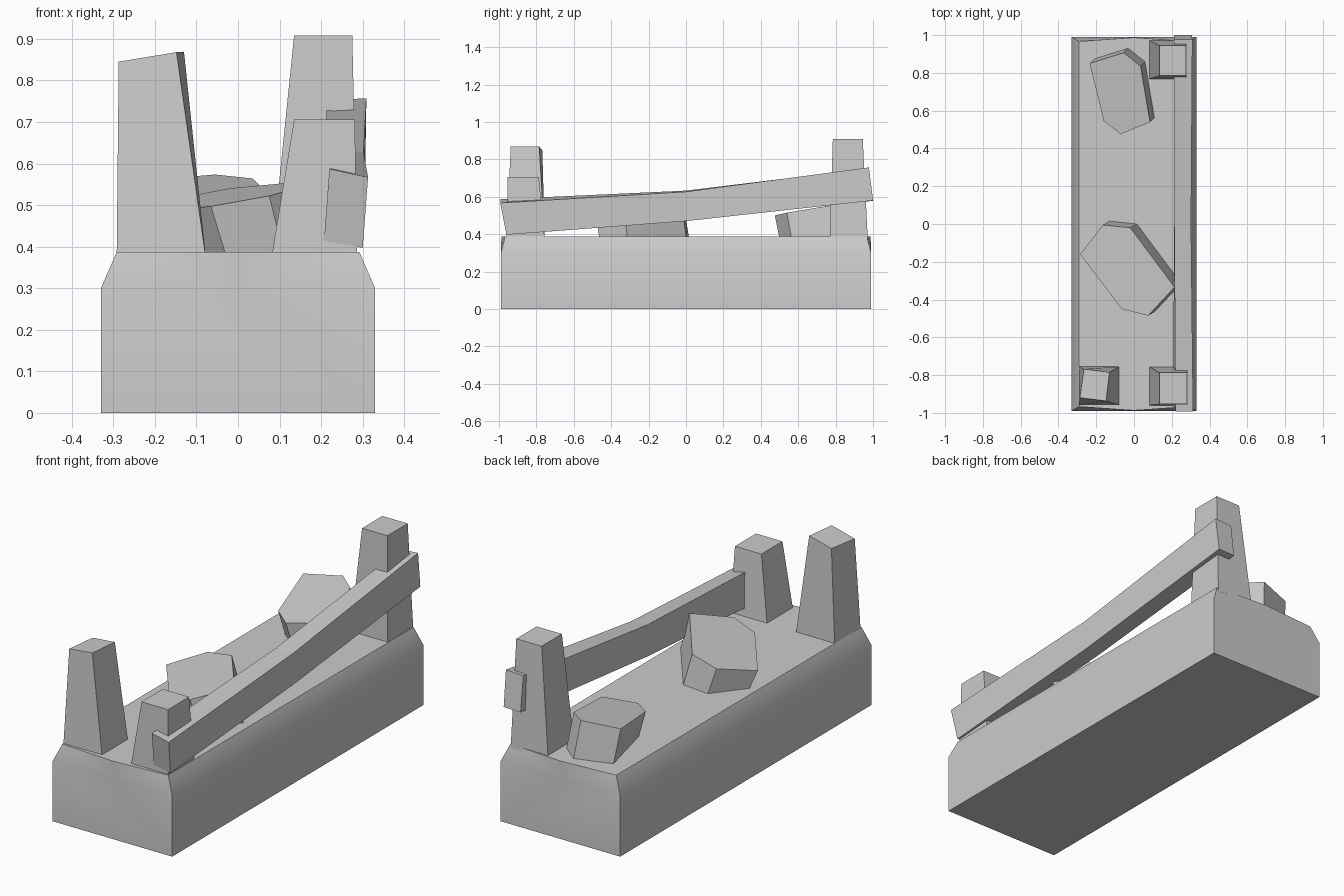
import bpy, math

if "Cube" in bpy.data.objects:
    bpy.data.objects.remove(bpy.data.objects["Cube"])


def make(name, verts, faces):
    me = bpy.data.meshes.new(name)
    me.from_pydata(verts, [], faces)
    me.update()
    ob = bpy.data.objects.new(name, me)
    bpy.context.collection.objects.link(ob)
    # consistent outward normals
    import bmesh
    bm = bmesh.new()
    bm.from_mesh(me)
    bmesh.ops.recalc_face_normals(bm, faces=bm.faces)
    bm.to_mesh(me)
    bm.free()
    return ob


def loft(name, rings):
    """Join rings of equal point count and cap both ends."""
    n = len(rings[0])
    verts = [p for r in rings for p in r]
    faces = [tuple(range(n)), tuple(range((len(rings) - 1) * n, len(rings) * n))]
    for k in range(len(rings) - 1):
        for i in range(n):
            j = (i + 1) % n
            faces.append((k * n + i, k * n + j, (k + 1) * n + j, (k + 1) * n + i))
    return make(name, verts, faces)


def rect(x0, x1, y0, y1, z):
    return [(x0, y0, z), (x1, y0, z), (x1, y1, z), (x0, y1, z)]


# Base block: sloped long edges, top bowed out to a point at each end
W, L, H = 0.33, 0.99, 0.387
ends = []
for s in (-1, 1):
    ends += [(-W, s * L, 0), (W, s * L, 0), (W, s * L, 0.30), (0, s * L, 0.30),
             (-W, s * L, 0.30), (-0.292, s * 0.967, H), (0, s * 0.987, H), (0.292, s * 0.967, H)]
faces = [(0, 1, 9, 8), (1, 2, 10, 9), (2, 7, 15, 10), (5, 6, 7, 15, 14, 13),
         (5, 4, 12, 13), (4, 0, 8, 12)]
for o in (0, 8):
    faces += [tuple(o + i for i in f) for f in
              ((0, 1, 2, 3, 4), (2, 3, 7), (3, 6, 7), (3, 5, 6), (3, 4, 5))]
base = make("base_block", ends, faces)
bpy.context.view_layer.objects.active = base
base.select_set(True)
bpy.ops.object.shade_smooth_by_angle(angle=math.radians(30))

# Tapered posts
G = 0.37
loft("front_right_post", [rect(0.08, 0.287, -0.96, -0.755, G),
                          rect(0.135, 0.281, -0.953, -0.787, 0.706)])
loft("back_right_post", [rect(0.08, 0.287, 0.768, 0.972, G),
                         rect(0.135, 0.275, 0.785, 0.945, 0.908)])
loft("front_left_post", [rect(-0.292, -0.077, -0.96, -0.755, G),
                         [(-0.287, -0.92, 0.845), (-0.148, -0.937, 0.868),
                          (-0.13, -0.785, 0.869), (-0.265, -0.768, 0.848)]])

# Leaning rail with a slight bend in the middle
loft("side_rail", [
    [(0.207, -0.96, 0.415), (0.300, -0.96, 0.397), (0.313, -0.993, 0.567), (0.220, -0.993, 0.587)],
    [(0.213, 0.0, 0.475), (0.302, 0.0, 0.470), (0.302, 0.0, 0.627), (0.213, 0.0, 0.633)],
    [(0.213, 1.0, 0.578), (0.306, 1.0, 0.580), (0.309, 0.978, 0.757), (0.213, 0.978, 0.752)]])


# Rocks: leaning prisms with a tilted flat top
def rock(name, outline, z0, slope_x, slope_y, lean):
    top = [(x, y, z0 + slope_x * x + slope_y * y) for x, y in outline]
    bottom = [(x + lean[0], y + lean[1], 0.375) for x, y in outline]
    loft(name, [bottom, top])


rock("front_rock", [(-0.285, -0.16), (-0.165, -0.005), (-0.02, -0.02), (0.215, -0.335),
                    (0.075, -0.485), (-0.065, -0.45)], 0.546, 0.2, 0.08, (0.037, 0.022))
rock("back_rock", [(-0.235, 0.85), (-0.055, 0.907), (0.035, 0.835), (0.085, 0.54),
                   (-0.07, 0.475), (-0.16, 0.545)], 0.421, 0.03, 0.17, (0.025, 0.025))
